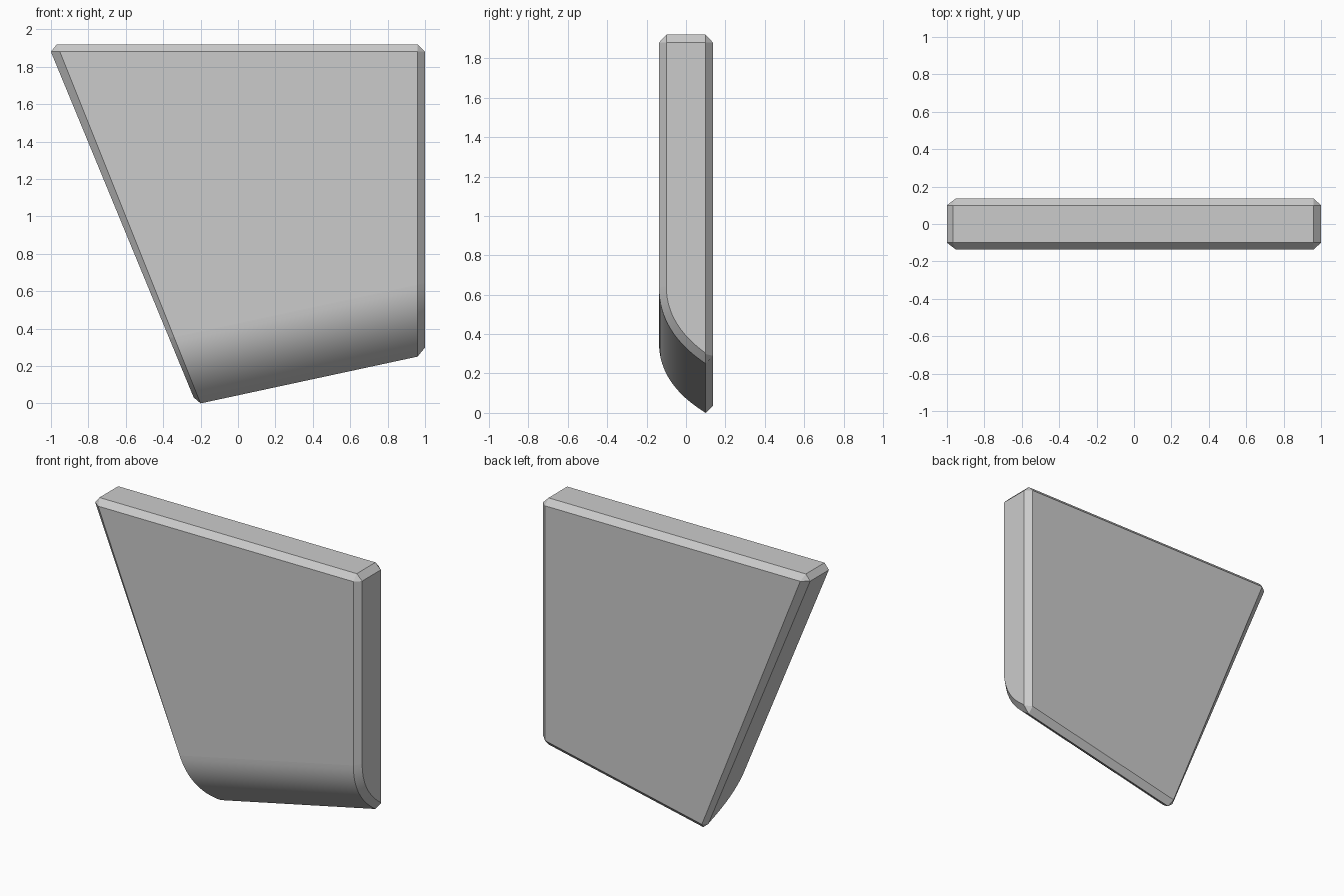
import bpy, bmesh, math

if "Cube" in bpy.data.objects:
    bpy.data.objects.remove(bpy.data.objects["Cube"])

TOP, H, C = 1.92, 0.137, 0.04      # top height, half thickness, chamfer
YI = H - 0.037                     # inset half thickness
SLOPE = 0.2155                     # rise of the slanted bottom edge
N = 16                             # segments in the rounded lower front

# Rounded lower front: full curve and its chamfer-inset twin (y, height over bottom edge)
full, inset = [], []
p0, p1, p2 = (-H, 0.385), (-H, 0.158), (YI, 0.0)
for i in range(N + 1):
    t = i / N
    y, z = [(1-t)**2*a + 2*t*(1-t)*b + t*t*c for a, b, c in zip(p0, p1, p2)]
    dy, dz = [2*(1-t)*(b-a) + 2*t*(c-b) for a, b, c in zip(p0, p1, p2)]
    l = math.hypot(dy, dz)
    full.append((y, z, False))
    inset.append((min(YI, y - dz/l*0.037), z + dy/l*0.037, False))
inset[-1] = (YI, C, False)

# Close the profiles: back face, top chamfers, front face (True = measured from the top)
full += [(H, C, False), (H, -C, True), (YI, 0, True), (-YI, 0, True), (-H, -C, True)]
inset += [(YI, C, False), (YI, -C, True), (YI, -C, True), (-YI, -C, True), (-YI, -C, True)]


def station(bm, profile, a, m):
    """Place a profile on the plane x = a + m*z."""
    ring = []
    for y, off, from_top in profile:
        z = TOP + off if from_top else (SLOPE*(a + 0.2) + off) / (1 - SLOPE*m)
        ring.append(bm.verts.new((a + m*z, y, z)))
    return ring


# Plate lofted from the slanted left end to the upright right end
bm = bmesh.new()
rings = [station(bm, inset, -0.224, -0.413), station(bm, full, -0.2, -0.4),
         station(bm, full, 0.96, 0), station(bm, inset, 1.0, 0)]
n = len(full)
for r, s in zip(rings, rings[1:]):
    for j in range(n):
        k = (j + 1) % n
        f = bm.faces.new((r[j], r[k], s[k], s[j]))
        f.smooth = j < N
bm.faces.new(rings[0])
bm.faces.new(rings[-1])
bmesh.ops.remove_doubles(bm, verts=bm.verts, dist=0.0005)
bmesh.ops.recalc_face_normals(bm, faces=bm.faces)
for e in bm.edges:
    e.smooth = e.calc_face_angle(0) < math.radians(25)

mesh = bpy.data.meshes.new("tapered_plate")
bm.to_mesh(mesh)
bm.free()
plate = bpy.data.objects.new("tapered_plate", mesh)
bpy.context.collection.objects.link(plate)
